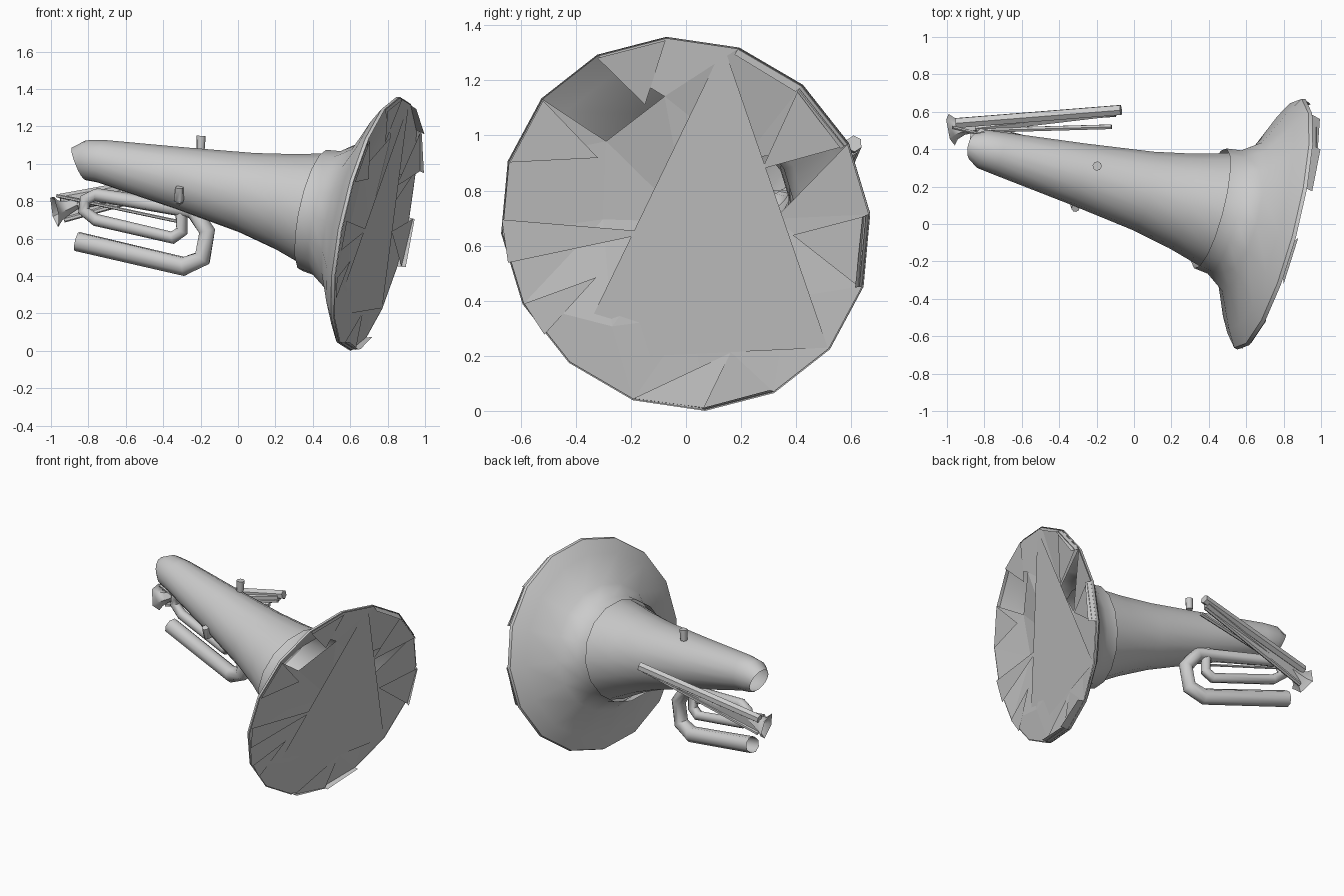
import bpy, bmesh, math, random
from mathutils import Vector

if "Cube" in bpy.data.objects:
    bpy.data.objects.remove(bpy.data.objects["Cube"])

random.seed(4)

# Bell axis: mouth centre and tilted frame
C = Vector((0.73, 0.0, 0.68))
A = Vector((1, -0.26, -0.22)).normalized()
U = (Vector((0, 1, 0)) - A * A.y).normalized()
V = A.cross(U)
N = 16
PHASE = math.radians(6)


def on_bell(along, r, i, lift=0.0, tilt=0.0):
    t = PHASE + 2 * math.pi * i / N
    return C + A * (along - tilt * math.sin(t)) + (U * math.cos(t) + V * math.sin(t)) * r + Vector((0, 0, lift))


def finish(name, bm, angle=None):
    bmesh.ops.recalc_face_normals(bm, faces=bm.faces[:])
    me = bpy.data.meshes.new(name)
    bm.to_mesh(me)
    bm.free()
    ob = bpy.data.objects.new(name, me)
    bpy.context.collection.objects.link(ob)
    if angle:
        bpy.ops.object.select_all(action='DESELECT')
        ob.select_set(True)
        bpy.context.view_layer.objects.active = ob
        bpy.ops.object.shade_smooth_by_angle(angle=math.radians(angle))
    return ob


def skin(bm, rings):
    for a, b in zip(rings, rings[1:]):
        n = len(a)
        for i in range(n):
            bm.faces.new((a[i], a[(i + 1) % n], b[(i + 1) % n], b[i]))


def lathe(name, profile, angle=40):
    bm = bmesh.new()
    skin(bm, [[bm.verts.new(on_bell(p[0], p[1], i, *p[2:])) for i in range(N)] for p in profile])
    return finish(name, bm, angle)


def tube(name, points, radii, sides=8, caps=False):
    """Low-poly tube along a path with mitred corners."""
    pts = [Vector(p) for p in points]
    if not isinstance(radii, (list, tuple)):
        radii = [radii] * len(pts)
    bm = bmesh.new()
    rings = []
    side = None
    for k, p in enumerate(pts):
        d_in = (p - pts[k - 1]).normalized() if k else (pts[1] - p).normalized()
        d_out = (pts[k + 1] - p).normalized() if k < len(pts) - 1 else d_in
        d = (d_in + d_out).normalized()
        if side is None:
            side = d.cross(Vector((0.2, 1, 0.1)))
        side = (side - d * side.dot(d)).normalized()
        other = d.cross(side)
        rings.append([bm.verts.new(p + (side * math.cos(2 * math.pi * i / sides)
                      + other * math.sin(2 * math.pi * i / sides)) * radii[k]) for i in range(sides)])
    skin(bm, rings)
    if caps:
        bm.faces.new(rings[0])
        bm.faces.new(rings[-1])
    return finish(name, bm, 50)


def shards(name, tris):
    bm = bmesh.new()
    for t in tris:
        bm.faces.new([bm.verts.new(p) for p in t])
    return finish(name, bm)


# Tapered bell tube with its drooping open end, and the flared bell
lathe("bell_tube", [(-1.675, .075, -.025, .05), (-1.63, .105, .0, .02), (-1.54, .116, .013), (-1.09, .168, .016),
                    (-0.72, .217, .016), (-0.5, .262, .012), (-0.32, .312, .005), (-0.26, .328)])
lathe("bell_flare", [(-0.34, .332), (-0.26, .342), (-0.16, .412), (-0.07, .60), (-0.015, .69), (0.005, .695)])

# Crumpled faces over the mouth, left open in two places
bm = bmesh.new()
rim = [bm.verts.new(on_bell(0.005, .69, i)) for i in range(N)]
mid = [bm.verts.new(on_bell(random.uniform(-.06, .01), random.uniform(.3, .52), i + random.uniform(-.3, .3)))
       for i in range(0, N, 2)]
mouth = bm.verts.new(C - A * 0.03)
for j in range(N // 2):
    m, n = mid[j], mid[(j + 1) % 8]
    r0, r1, r2 = rim[2 * j], rim[2 * j + 1], rim[(2 * j + 2) % N]
    for k, f in enumerate(((r0, r1, m), (r1, n, m), (r1, r2, n), (m, n, mouth))):
        if (j, k) not in ((2, 1), (2, 2), (0, 1)):
            bm.faces.new(f)
finish("mouth_faces", bm)

# Thin shards overlapping the mouth, and bent scraps on its edge
shards("mouth_shards", [
    (on_bell(lift, .685, i0), on_bell(lift, .685, i1), on_bell(0.0, tip_r, tip_i))
    for i0, i1, tip_i, tip_r, lift in ((3.2, 14, 10, .68, .006), (4, 5, 4.6, .46, .02), (7.8, 8.4, 8.5, .13, .02),
                                       (1, 2, 1.4, .36, .03), (15, 16, 15.6, .4, .03), (9, 9.5, 9.2, .4, .015),
                                       (11, 12, 12.6, .5, .03), (6, 7, 6.2, .4, .012))])
shards("rim_scraps", [
    (on_bell(0, .69, i), on_bell(0, .69, i + 1), on_bell(.04, .675, i + 1), on_bell(.055, .675, i))
    for i in (1, 2, 11, 12, 15)])


# Looped tubing hanging in a plane beside the bell
def loop_pt(x, z):
    return (x, 0.275 - 0.25 * x, z)


tube("inner_loop", [loop_pt(*p) for p in ((-.305, .80), (-.30, .64), (-.35, .605), (-.76, .70),
                                          (-.825, .75), (-.815, .81), (-.76, .835), (-.36, .775))], .034)
tube("outer_loop", [loop_pt(*p) for p in ((-.76, .835), (-.24, .75), (-.165, .64), (-.19, .495),
                                          (-.29, .452), (-.86, .585))],
     [.036, .046, .047, .05, .054, .054])
tube("thin_rod", [loop_pt(-.97, .83), loop_pt(-.31, .69)], .009, 6)

# Long bars fanning out behind the bell, with a thin web between them
for i, (a, b, r) in enumerate((
        ((-.95, .54, .81), (-.07, .61, .97), .03),
        ((-.86, .51, .78), (-.10, .60, .95), .026),
        ((-.84, .50, .80), (-.12, .52, .92), .014),
        ((-.93, .53, .70), (-.10, .585, .93), .014))):
    tube(f"rear_bar_{i + 1}", [a, b], r, 6, True)
shards("bar_web", [[Vector(p) for p in ((-.95, .54, .80), (-.93, .53, .70), (-.10, .60, .94))]])

# Crumpled flared cup at the far end
tube("end_cup", [(-.84, .515, .80), (-.91, .515, .77), (-.955, .51, .755), (-.98, .505, .75)],
     [.025, .04, .06, .09], 5)

# Small posts on the bell
tube("side_post", [(-.315, .20, .80), (-.315, .11, .81), (-.313, .085, .875)], [.026, .027, .022], 8, True)
tube("top_post", [(-.20, .31, 1.075), (-.197, .31, 1.15)], [.022, .025], 8, True)
